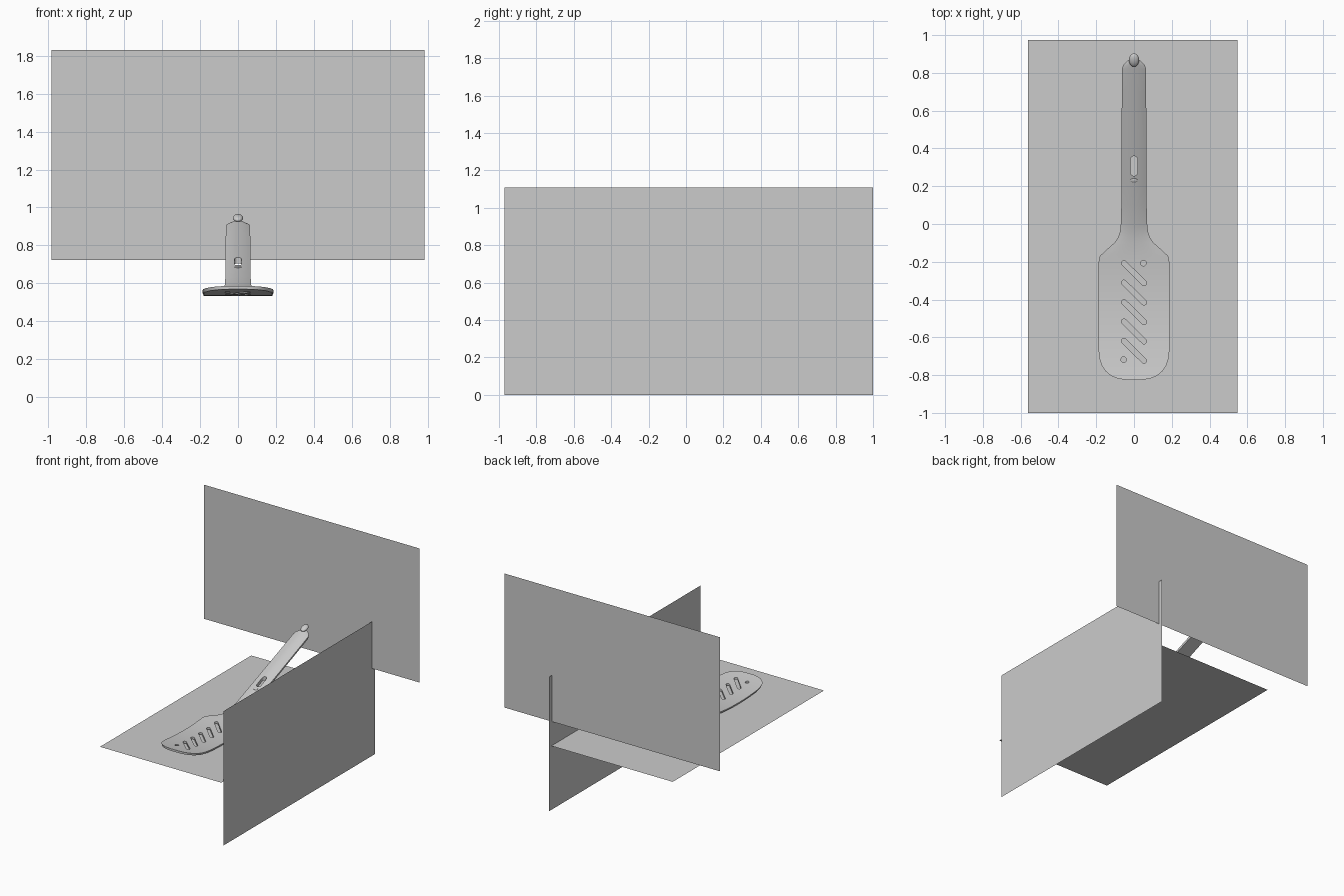
import bpy, bmesh, math
from mathutils import Vector

cube = bpy.data.objects.get("Cube")
if cube:
    bpy.data.objects.remove(cube, do_unlink=True)

SLOPE = 0.39  # rise of the handle


def finish(name, bm, smooth=False):
    bmesh.ops.recalc_face_normals(bm, faces=bm.faces)
    mesh = bpy.data.meshes.new(name)
    bm.to_mesh(mesh)
    bm.free()
    obj = bpy.data.objects.new(name, mesh)
    bpy.context.collection.objects.link(obj)
    bpy.ops.object.select_all(action='DESELECT')
    obj.select_set(True)
    bpy.context.view_layer.objects.active = obj
    if smooth:
        bpy.ops.object.shade_smooth_by_angle(angle=math.radians(40))
    return obj


def panel(name, corner, side_a, side_b):
    c, a, b = Vector(corner), Vector(side_a), Vector(side_b)
    bm = bmesh.new()
    bm.faces.new([bm.verts.new(p) for p in (c, c + a, c + a + b, c + b)])
    finish(name, bm)


def top_height(y):
    """Scooped blade blending into the straight, rising handle."""
    scoop = 0.55 + 0.22 * (y + 0.42) ** 2 if y < 0.1 else 0.6
    grip = 0.717 + SLOPE * (y - 0.31)
    return (scoop + grip + math.hypot(scoop - grip, 0.015)) / 2


def half_width(y, outline):
    for (y0, w0), (y1, w1) in zip(outline, outline[1:]):
        if y <= y1:
            return w0 + (w1 - w0) * (y - y0) / (y1 - y0)
    return outline[-1][1]


def section(y, w):
    """Ring of points: arched top, then the underside."""
    f = min(max((y + 0.17) / 0.2, 0), 1)
    thick = 0.017 + 0.014 * f
    arch = 0.012 * f
    steps = [i / 5 - 1 for i in range(11)]
    z = top_height(y)
    ring = [(w * s, y, z - arch * s * s) for s in steps]
    ring += [(w * s * 0.96, y, z - thick) for s in reversed(steps)]
    return ring


def stadium(bm, p, q, r, z0, z1):
    """Upright prism with rounded ends, used as a cutter."""
    p, q = Vector(p), Vector(q)
    d = q - p
    heading = math.atan2(d.y, d.x)
    rim = []
    for centre, start in ((q, heading - math.pi / 2), (p, heading + math.pi / 2)):
        for i in range(8):
            t = start + math.pi * (i + 0.5) / 8
            rim.append((centre.x + r * math.cos(t), centre.y + r * math.sin(t)))
    low = [bm.verts.new((x, y, z0)) for x, y in rim]
    high = [bm.verts.new((x, y, z1)) for x, y in rim]
    bm.faces.new(low[::-1])
    bm.faces.new(high)
    for i in range(len(rim)):
        j = (i + 1) % len(rim)
        bm.faces.new((low[i], low[j], high[j], high[i]))


# Three upright and flat backing panels
panel("back_panel", (-0.984, 0.96, 0.723), (1.968, 0, 0), (0, 0, 1.106))
panel("side_panel", (0.549, -0.97, 0), (0, 1.97, 0), (0, 0, 1.108))
panel("floor_panel", (-0.56, -1, 0.528), (1.108, 0, 0), (0, 1.973, 0))

# Blade and handle lofted along one outline of (y, half width)
outline = [(-0.825, 0.04), (-0.82, 0.08), (-0.805, 0.12), (-0.78, 0.15),
           (-0.75, 0.171), (-0.71, 0.184), (-0.66, 0.188), (-0.2, 0.187),
           (-0.17, 0.181), (-0.14, 0.15), (-0.1, 0.104), (-0.07, 0.084),
           (-0.04, 0.074), (0.0, 0.07), (0.1, 0.067), (0.82, 0.064),
           (0.84, 0.058), (0.86, 0.04), (0.87, 0.025)]
stations = {y for y, w in outline}
stations |= {-0.66 + 0.046 * i for i in range(1, 10)}
stations |= {0.1 + 0.12 * i for i in range(1, 6)}

bm = bmesh.new()
rings = [[bm.verts.new(p) for p in section(y, half_width(y, outline))]
         for y in sorted(stations)]
for a, b in zip(rings, rings[1:]):
    for i in range(len(a)):
        j = (i + 1) % len(a)
        bm.faces.new((a[i], a[j], b[j], b[i]))
bm.faces.new(rings[0])
bm.faces.new(rings[-1][::-1])
spatula = finish("spatula_blade_and_handle", bm)

# Slanted slots, two end holes and the handle slot
bm = bmesh.new()
for i in range(5):
    y = -0.208 - 0.103 * i
    stadium(bm, (-0.053, y), (0.053, y - 0.104), 0.014, 0.4, 0.7)
for x, y in ((0.05, -0.207), (-0.055, -0.718)):
    stadium(bm, (x, y - 0.001), (x, y + 0.001), 0.014, 0.4, 0.7)
stadium(bm, (0, 0.273), (0, 0.341), 0.019, 0.5, 0.9)
cutter = finish("slot_cutter", bm)
cutter.hide_render = True

cut = spatula.modifiers.new("slots", 'BOOLEAN')
cut.operation = 'DIFFERENCE'
cut.solver = 'EXACT'
cut.object = cutter
bpy.ops.object.select_all(action='DESELECT')
spatula.select_set(True)
bpy.context.view_layer.objects.active = spatula
bpy.ops.object.modifier_apply(modifier=cut.name)
bpy.ops.object.shade_smooth_by_angle(angle=math.radians(40))
bpy.data.objects.remove(cutter, do_unlink=True)


def rounded_part(name, y, z, size):
    bm = bmesh.new()
    bmesh.ops.create_uvsphere(bm, u_segments=20, v_segments=12, radius=1)
    bmesh.ops.scale(bm, vec=size, verts=bm.verts)
    obj = finish(name, bm, smooth=True)
    obj.location = (0, y, z)
    obj.rotation_euler.x = math.atan(SLOPE)


# Hanging knob at the handle end and thumb rest below the slot
rounded_part("handle_knob", 0.868, 0.945, (0.027, 0.038, 0.016))
rounded_part("thumb_rest", 0.23, top_height(0.23), (0.02, 0.012, 0.005))
